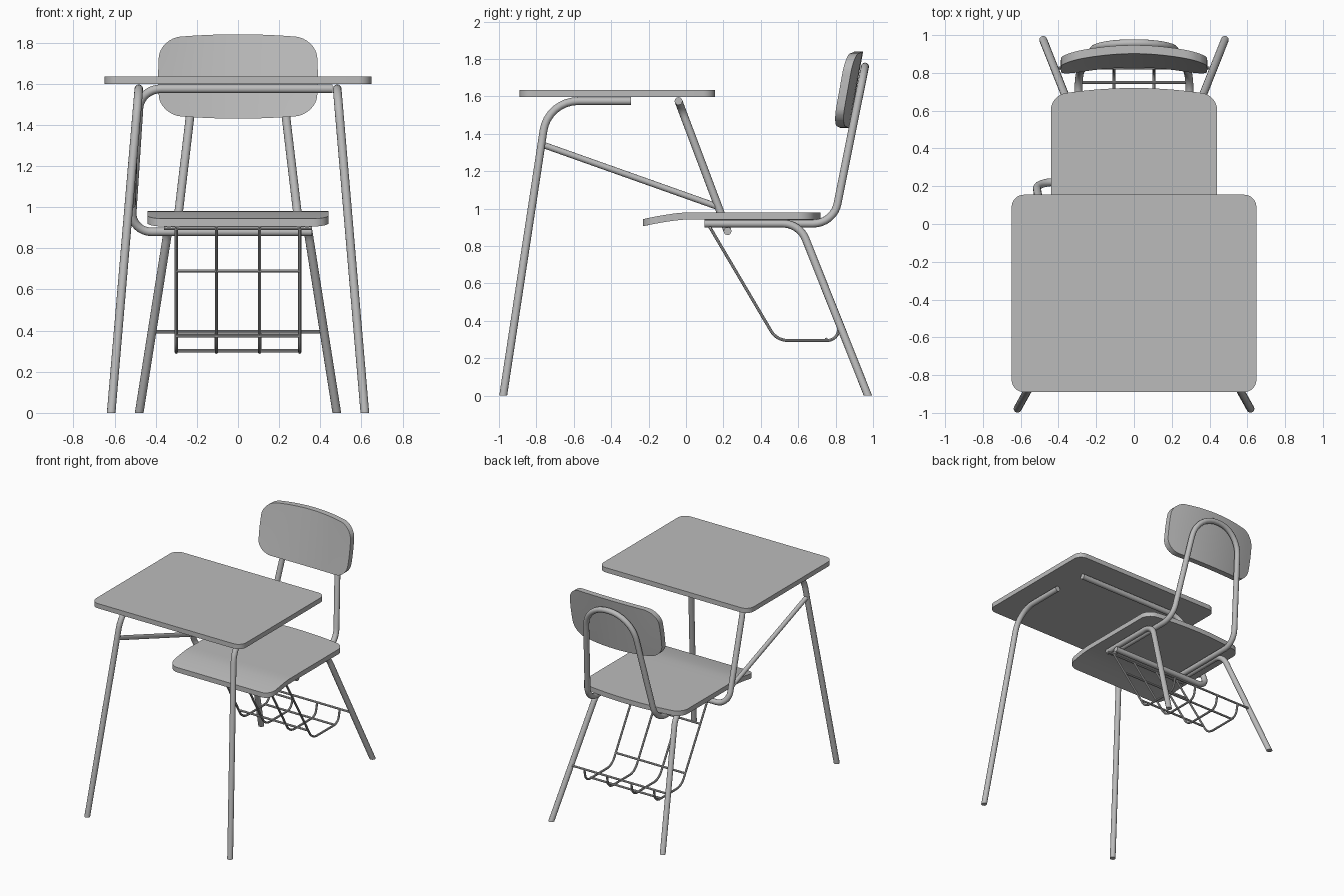
import bpy, bmesh, math
from mathutils import Vector

cube = bpy.data.objects.get("Cube")
if cube:
    bpy.data.objects.remove(cube, do_unlink=True)

GREY = (0.5, 0.5, 0.5, 1)
grey = bpy.data.materials.new("plain grey")
grey.use_nodes = True
grey.diffuse_color = GREY
grey.node_tree.nodes["Principled BSDF"].inputs["Base Color"].default_value = GREY

TUBE, WIRE = 0.021, 0.008


def arc(prev, corner, nxt, d, steps=8):
    """Circular fillet that starts at distance d from a corner."""
    a_dir, b_dir = (prev - corner).normalized(), (nxt - corner).normalized()
    w = math.sin(a_dir.angle(b_dir) / 2)
    a, b = corner + a_dir * d, corner + b_dir * d
    pts = []
    for i in range(steps + 1):
        t = i / steps
        k0, k1, k2 = (1 - t) ** 2, 2 * w * t * (1 - t), t * t
        pts.append((a * k0 + corner * k1 + b * k2) / (k0 + k1 + k2))
    return pts


def finish(name, bm):
    bmesh.ops.recalc_face_normals(bm, faces=bm.faces)
    mesh = bpy.data.meshes.new(name)
    bm.to_mesh(mesh)
    bm.free()
    mesh.materials.append(grey)
    obj = bpy.data.objects.new(name, mesh)
    bpy.context.collection.objects.link(obj)
    bpy.ops.object.select_all(action="DESELECT")
    obj.select_set(True)
    bpy.context.view_layer.objects.active = obj
    bpy.ops.object.shade_smooth_by_angle(angle=math.radians(35))
    return obj


def tube(name, points, bends=None, radius=TUBE, sides=14, floor=False):
    """Round bar along a path; bends lists the fillet length of each inner corner."""
    p = [Vector(q) for q in points]
    path = [p[0]]
    for i in range(1, len(p) - 1):
        path += arc(p[i - 1], p[i], p[i + 1], bends[i - 1])
    path.append(p[-1])
    bm = bmesh.new()
    rings, side = [], None
    for i, c in enumerate(path):
        tan = (path[min(i + 1, len(path) - 1)] - path[max(i - 1, 0)]).normalized()
        side = tan.orthogonal() if side is None else side - tan * side.dot(tan)
        side.normalize()
        up = tan.cross(side)
        angles = [math.tau * k / sides for k in range(sides)]
        rings.append([bm.verts.new(c + (side * math.cos(a) + up * math.sin(a)) * radius)
                      for a in angles])
    for r0, r1 in zip(rings, rings[1:]):
        for k in range(sides):
            n = (k + 1) % sides
            bm.faces.new((r0[k], r0[n], r1[n], r1[k]))
    bm.faces.new(rings[0])
    bm.faces.new(rings[-1])
    if floor:  # cut the foot level with the ground
        cut = bmesh.ops.bisect_plane(bm, geom=bm.verts[:] + bm.edges[:] + bm.faces[:],
                                     plane_co=(0, 0, 0), plane_no=(0, 0, -1),
                                     clear_outer=True)
        edges = [e for e in cut["geom_cut"] if isinstance(e, bmesh.types.BMEdge)]
        bmesh.ops.holes_fill(bm, edges=edges)
    return finish(name, bm)


def panel(name, u0, u1, v0, v1, corner, thick, place, cuts=0):
    """Rounded slab, cut into a grid and then shaped by place(u, v, w)."""
    box = [Vector(q) for q in ((u0, v0, 0), (u1, v0, 0), (u1, v1, 0), (u0, v1, 0))]
    bm = bmesh.new()
    outline = []
    for i in range(4):
        outline += arc(box[i - 1], box[i], box[(i + 1) % 4], corner)
    base = bm.faces.new([bm.verts.new(q) for q in outline])
    for i in range(1, cuts):
        t = i / cuts
        for co, no in (((u0 + (u1 - u0) * t, 0, 0), (1, 0, 0)),
                       ((0, v0 + (v1 - v0) * t, 0), (0, 1, 0))):
            bmesh.ops.bisect_plane(bm, geom=bm.verts[:] + bm.edges[:] + bm.faces[:],
                                   plane_co=co, plane_no=no)
    ext = bmesh.ops.extrude_face_region(bm, geom=bm.faces[:], use_keep_orig=True)
    for v in ext["geom"]:
        if isinstance(v, bmesh.types.BMVert):
            v.co.z += thick
    for v in bm.verts:
        v.co = place(*v.co)
    return finish(name, bm)


# Desktop
panel("desktop", -0.648, 0.648, -0.89, 0.155, 0.065, 0.037,
      lambda u, v, w: Vector((u, v, 1.598 + w)))


# Seat: drooping front lip and bowed rear edge
def seat_shape(u, v, w):
    droop = 0.036 * (max(0, -v) / 0.23) ** 1.4
    bow = 0.04 * (1 - (u / 0.44) ** 2) * max(0, v / 0.68) ** 2
    return Vector((u, v + bow, 0.942 + w - droop))


panel("seat", -0.44, 0.44, -0.23, 0.68, 0.075, 0.038, seat_shape, 16)


# Backrest: bowed around the sitter and leaning back
def backrest_shape(u, v, w):
    z = v * (1 - 0.1 * (u / 0.388) ** 2)
    x = u * (1 - 0.03 * (v / 0.205) ** 2)
    return Vector((x, 0.865 + w + 0.18 * z - 0.045 * (u / 0.388) ** 2, 1.635 + z))


panel("backrest", -0.388, 0.388, -0.205, 0.205, 0.1, 0.045, backrest_shape, 14)

# Backrest frame: one hoop from under the seat, up and over
half = [(0.295, 0.1, 0.92), (0.295, 0.789, 0.92), (0.195, 0.957, 1.76)]
hoop = half + [(-x, y, z) for x, y, z in reversed(half)]
tube("backrest_frame", hoop, [0.11, 0.185, 0.185, 0.11])

# Legs on both sides
for s, label in ((1, "left"), (-1, "right")):
    tube(f"{label}_front_leg",
         [(s * 0.619, -0.982, -0.03), (s * 0.482, -0.738, 1.575), (s * 0.482, -0.295, 1.575)],
         [0.16], floor=True)
    tube(f"{label}_rear_leg",
         [(s * 0.485, 0.985, -0.03), (s * 0.335, 0.607, 0.92), (s * 0.335, 0.1, 0.92)],
         [0.09], floor=True)

# Single bar carrying the desktop: across, down one side, under the seat
tube("desk_support", [(0.46, -0.04, 1.575), (-0.475, -0.04, 1.575),
                      (-0.52, 0.222, 0.88), (0.36, 0.222, 0.88)], [0.1, 0.1])
tube("side_brace", [(-0.503, -0.775, 1.345), (-0.514, 0.17, 1.01)], radius=0.017)

# Book basket under the seat
for i, x in enumerate((-0.3, -0.105, 0.105, 0.3)):
    tube(f"basket_wire_{i + 1}",
         [(x, 0.125, 0.905), (x, 0.485, 0.295), (x, 0.805, 0.295), (x, 0.825, 0.395)],
         [0.06, 0.05], WIRE, 8)
for i, (w, y, z) in enumerate(((0.36, 0.13, 0.897), (0.3, 0.252, 0.69), (0.3, 0.437, 0.375),
                               (0.3, 0.75, 0.302), (0.4, 0.825, 0.395))):
    tube(f"basket_cross_wire_{i + 1}", [(-w, y, z), (w, y, z)], radius=WIRE, sides=8)
